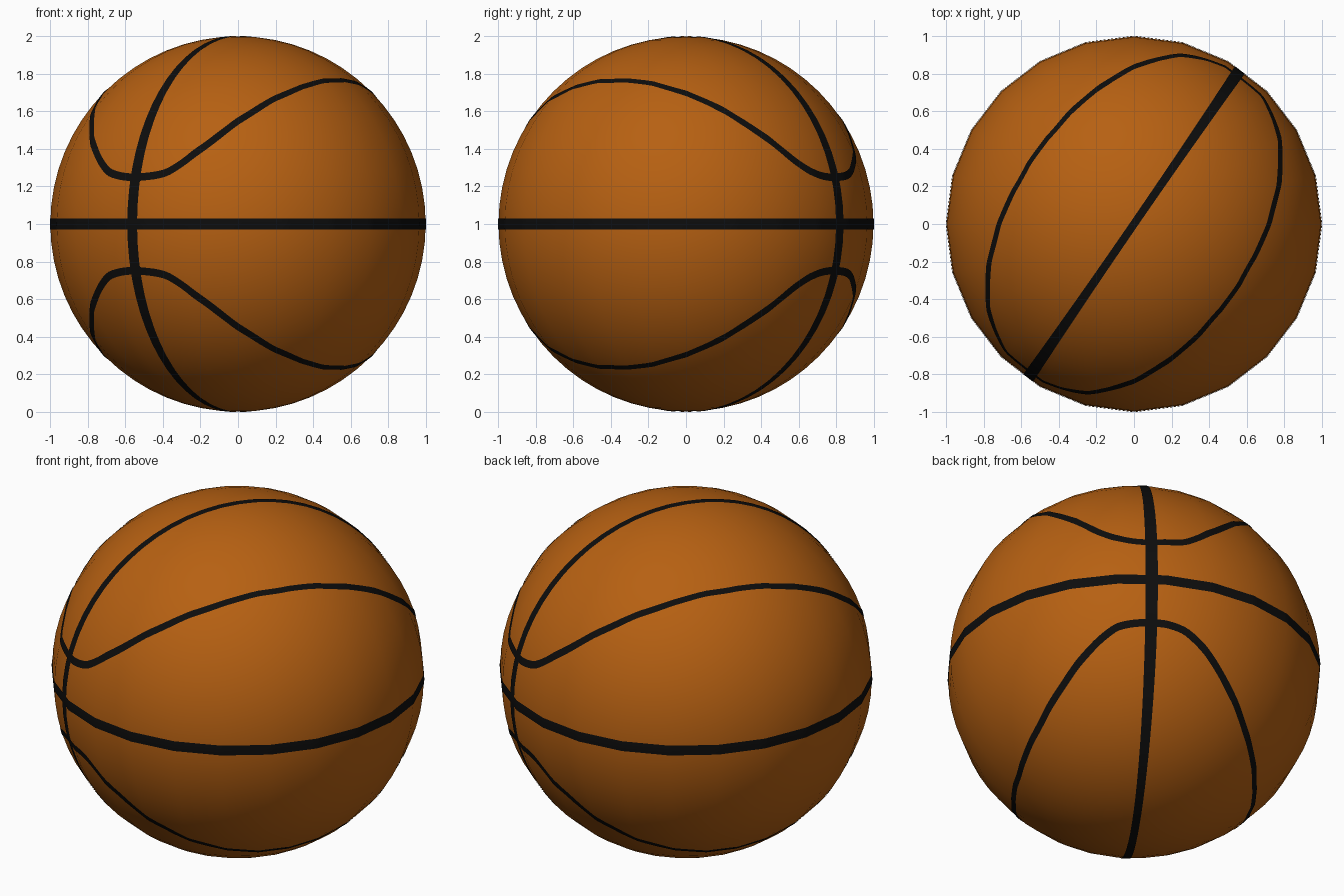
import bpy, bmesh, math
from mathutils import Vector
from mathutils.bvhtree import BVHTree

if "Cube" in bpy.data.objects:
    bpy.data.objects.remove(bpy.data.objects["Cube"])

CENTRE = Vector((0, 0, 1))
SEAM_TURN = math.radians(55.5)      # heading of the vertical seam


def material(name, rgb):
    m = bpy.data.materials.new(name)
    m.diffuse_color = (*rgb, 1)
    m.use_nodes = True
    m.node_tree.nodes["Principled BSDF"].inputs["Base Color"].default_value = m.diffuse_color
    return m


def add_object(name, bm, mat):
    me = bpy.data.meshes.new(name)
    bm.to_mesh(me)
    me.materials.append(mat)
    for p in me.polygons:
        p.use_smooth = True
    ob = bpy.data.objects.new(name, me)
    ob.location = CENTRE
    bpy.context.collection.objects.link(ob)
    return ob


orange = material("orange leather", (0.47, 0.118, 0.006))
black = material("black rubber", (0.004, 0.004, 0.004))

# Ball
ball = bmesh.new()
bmesh.ops.create_uvsphere(ball, u_segments=24, v_segments=32, radius=1)
surface = BVHTree.FromBMesh(ball)
add_object("ball", ball, orange)


def direction(azimuth, latitude):
    a = azimuth + SEAM_TURN
    return Vector((math.cos(latitude) * math.cos(a),
                   math.cos(latitude) * math.sin(a), math.sin(latitude)))


def seam(name, path, half_width, steps=240, across=4):
    """Thin closed band lying on the ball along path(t), t in 0..2pi."""
    bm = bmesh.new()
    rows = []
    for i in range(steps):
        t = math.tau * i / steps
        p = path(t)
        side = p.cross(path(t + 0.01) - path(t - 0.01)).normalized()
        row = []
        for j in range(across + 1):
            d = (p + side * half_width(t) * (2 * j / across - 1)).normalized()
            hit = surface.ray_cast(d * 2, -d)[0] or d
            row.append(bm.verts.new(hit + d * 0.003))
        rows.append(row)
    for i in range(steps):
        a, b = rows[i], rows[(i + 1) % steps]
        for j in range(across):
            bm.faces.new((a[j], b[j], b[j + 1], a[j + 1]))
    bmesh.ops.recalc_face_normals(bm, faces=bm.faces)
    f = bm.faces[:][0]
    if f.normal.dot(f.calc_center_median()) < 0:
        bmesh.ops.reverse_faces(bm, faces=bm.faces)
    add_object(name, bm, black)


# Latitude of the curved seams against the angle from the vertical seam
AZ = [-10, 0, 10, 16, 22, 34.5, 50, 72, 90, 108]
LAT = [15.7, 14.5, 15.7, 19, 23.6, 33.2, 42, 48.6, 49.9, 48.6]


def curve_latitude(t):
    a = math.degrees(t) % 180
    a = min(a, 180 - a)
    i = max(k for k in range(1, 8) if AZ[k] <= a)
    h = AZ[i + 1] - AZ[i]
    s = (a - AZ[i]) / h
    m0 = (LAT[i + 1] - LAT[i - 1]) / (AZ[i + 1] - AZ[i - 1]) * h
    m1 = (LAT[i + 2] - LAT[i]) / (AZ[i + 2] - AZ[i]) * h
    return math.radians((2*s**3 - 3*s**2 + 1) * LAT[i] + (s**3 - 2*s**2 + s) * m0
                        + (3*s**2 - 2*s**3) * LAT[i + 1] + (s**3 - s**2) * m1)


# Level and vertical seams
seam("equator_seam", lambda t: direction(t, 0), lambda t: 0.029)
seam("vertical_seam", lambda t: direction(0, t),
     lambda t: 0.021 + 0.012 * math.cos(t) ** 2)
# Curved seams, mirrored above and below
for name, sign in (("upper_curved_seam", 1), ("lower_curved_seam", -1)):
    seam(name, lambda t, s=sign: direction(t, s * curve_latitude(t)),
         lambda t: 0.016 + 0.005 * math.cos(t) ** 2)
